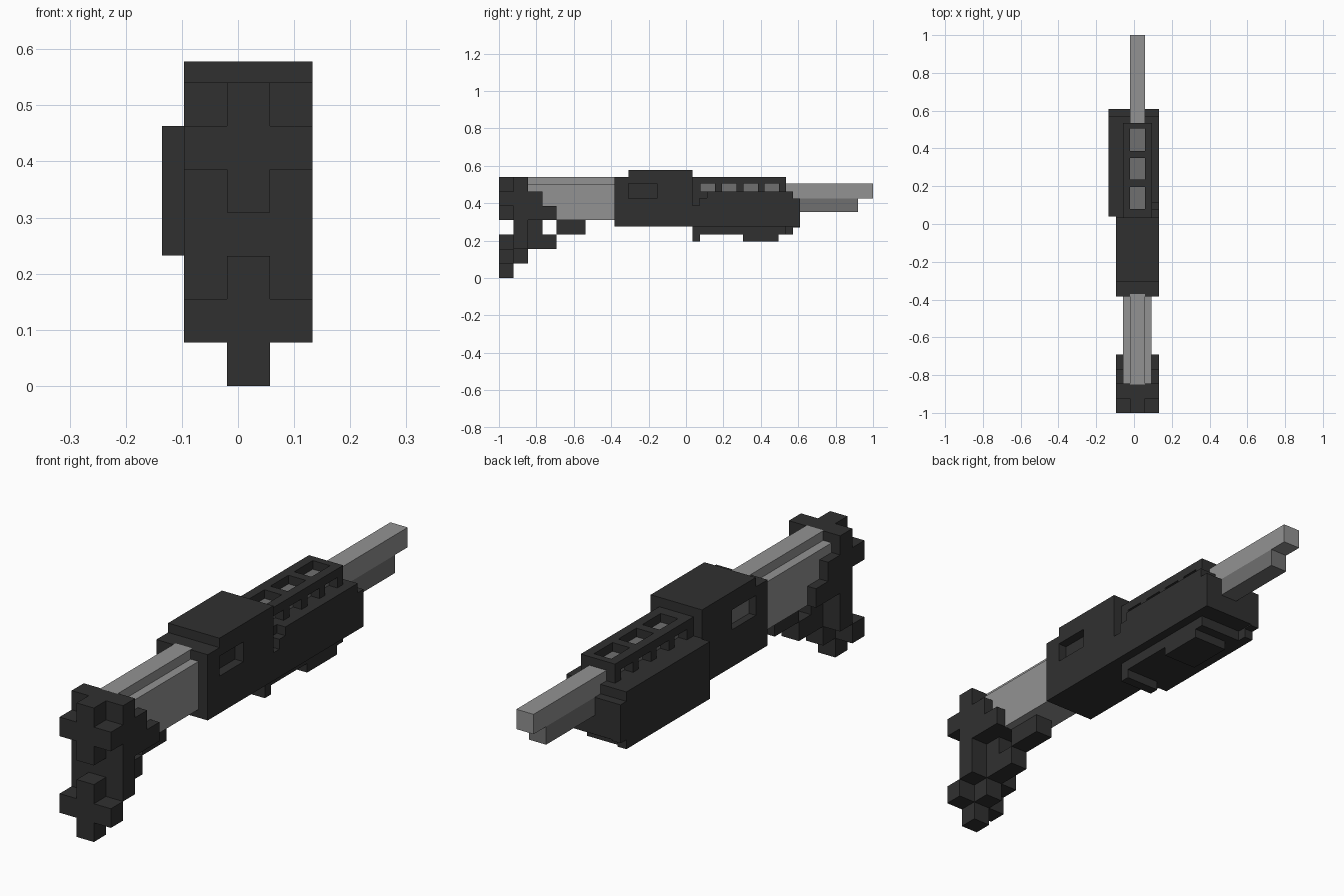
import bpy, bmesh

if "Cube" in bpy.data.objects:
    bpy.data.objects.remove(bpy.data.objects["Cube"])


def material(name, v):
    m = bpy.data.materials.new(name)
    m.use_nodes = True
    m.diffuse_color = (v, v, v, 1)
    b = next(n for n in m.node_tree.nodes if n.type == 'BSDF_PRINCIPLED')
    b.inputs["Base Color"].default_value = (v, v, v, 1)
    return m


DARK = material("dark_grey", 0.03)
MID = material("mid_grey", 0.16)
LIGHT = material("light_grey", 0.29)


def boxes(name, mat, *dims):
    """One object from boxes given as (x0, x1, y0, y1, z0, z1)."""
    bm = bmesh.new()
    for x0, x1, y0, y1, z0, z1 in dims:
        r = bmesh.ops.create_cube(bm, size=1)
        for v in r["verts"]:
            v.co = (x0 if v.co.x < 0 else x1,
                    y0 if v.co.y < 0 else y1,
                    z0 if v.co.z < 0 else z1)
    return finish(name, mat, bm)


def side_profile(name, mat, x0, x1, pts):
    """Extrude a (y, z) outline across x."""
    bm = bmesh.new()
    f = bm.faces.new([bm.verts.new((x0, y, z)) for y, z in pts])
    r = bmesh.ops.extrude_face_region(bm, geom=[f])
    for g in r["geom"]:
        if isinstance(g, bmesh.types.BMVert):
            g.co.x = x1
    bmesh.ops.recalc_face_normals(bm, faces=bm.faces)
    return finish(name, mat, bm)


def finish(name, mat, bm):
    me = bpy.data.meshes.new(name)
    bm.to_mesh(me)
    bm.free()
    me.materials.append(mat)
    ob = bpy.data.objects.new(name, me)
    bpy.context.collection.objects.link(ob)
    return ob


# Shared widths: full body, narrow rail, and centre column
XL, XR = -0.096, 0.133
NL, NR = -0.058, 0.095
CL, CR = -0.02, 0.057
U = 0.0772


def cells(c0, c1, r0, r1, wide):
    """Block spanning grid columns (y) and rows (z) of the stock."""
    x0, x1 = (XL, XR) if wide else (CL, CR)
    return (x0, x1, -1 + c0 * U, -1 + c1 * U, r0 * U, r1 * U)


# Butt: cross-shaped end plate and stepped cheeks
boxes("butt_cross", DARK, cells(0, 1, 4, 7, False), cells(0, 1, 5, 6, True))
boxes("butt_cheeks", DARK, cells(1, 2, 4, 7, True),
      cells(2, 3, 4, 6, True), cells(3, 4, 4, 5, True))

# Grip and trigger guard
boxes("grip_cross", DARK, cells(0, 1, 0, 3, False), cells(0, 1, 1, 2, True))
boxes("grip", DARK, cells(1, 2, 1, 2, False), cells(1, 2, 2, 4, True))
boxes("trigger_guard", DARK, cells(2, 4, 2, 3, False),
      cells(2, 3, 3, 4, False), cells(4, 6, 3, 4, False))

# Light stock bar with a raised centre rib
boxes("stock_bar", LIGHT, (NL, NR - 0.003, -0.85, -0.37, 0.309, 0.502),
      (CL, CR, -0.85, -0.37, 0.502, 0.5405))

# Receiver: core with side skins framing a recessed window on each side
y0, y1, wy0, wy1 = -0.383, 0.035, -0.308, -0.155
dims = [(NL, NR, y0, y1, 0.275, 0.54)]
for a, b in ((XL, NL), (NR, XR)):
    dims += [(a, b, y0, y1, 0.275, 0.425), (a, b, y0, y1, 0.505, 0.54),
             (a, b, y0, wy0, 0.425, 0.505), (a, b, wy1, y1, 0.425, 0.505)]
boxes("receiver", DARK, *dims)
boxes("receiver_cover", DARK, (XL, XR, -0.308, 0.035, 0.54, 0.578))
boxes("ejection_port", MID, (NL - 0.008, NL, wy0, wy1, 0.425, 0.505))

# Forend core, stepped side skin and left bulge
boxes("forend", DARK, (XL, NR, 0.035, 0.535, 0.275, 0.463))
side_profile("forend_skin", DARK, NR, XR, [
    (0.035, 0.275), (0.61, 0.275), (0.61, 0.425), (0.573, 0.425),
    (0.573, 0.463), (0.112, 0.463), (0.112, 0.428), (0.073, 0.428),
    (0.073, 0.388), (0.035, 0.388)])
boxes("forend_nose", DARK, (XL, NR, 0.535, 0.573, 0.275, 0.463),
      (XL, NR, 0.573, 0.61, 0.275, 0.425))
boxes("left_bulge", DARK, (-0.135, XL, 0.04, 0.61, 0.27, 0.425),
      (-0.135, XL, 0.04, 0.573, 0.232, 0.463))

# Underside plate with feet
boxes("forend_base", DARK, (XL, NR, 0.035, 0.535, 0.232, 0.275))
boxes("forend_feet", DARK, (NL, NR, 0.035, 0.075, 0.195, 0.232),
      (NL, NR, 0.305, 0.495, 0.195, 0.232))

# Vented rail: top strips, crossbars and side posts around the barrel
dims = []
for a, b in ((NL, CL), (CR, NR)):
    dims.append((a, b, 0.035, 0.535, 0.505, 0.54))
    for p0, p1 in ((0.035, 0.077), (0.155, 0.192), (0.27, 0.307),
                   (0.385, 0.42), (0.497, 0.535)):
        dims.append((a, b, p0, p1, 0.463, 0.505))
for p0, p1 in ((0.035, 0.08), (0.197, 0.235), (0.35, 0.387), (0.505, 0.535)):
    dims.append((CL, CR, p0, p1, 0.505, 0.54))
boxes("vented_rail", DARK, *dims)

# Barrel: shaded section inside the rail, bright muzzle, tube beneath
boxes("inner_barrel", MID, (CL, CR, 0.035, 0.535, 0.425, 0.505))
boxes("barrel", LIGHT, (CL, CR, 0.535, 1.0, 0.425, 0.505))
boxes("magazine_tube", MID, (CL, CR, 0.6, 0.92, 0.352, 0.425))
